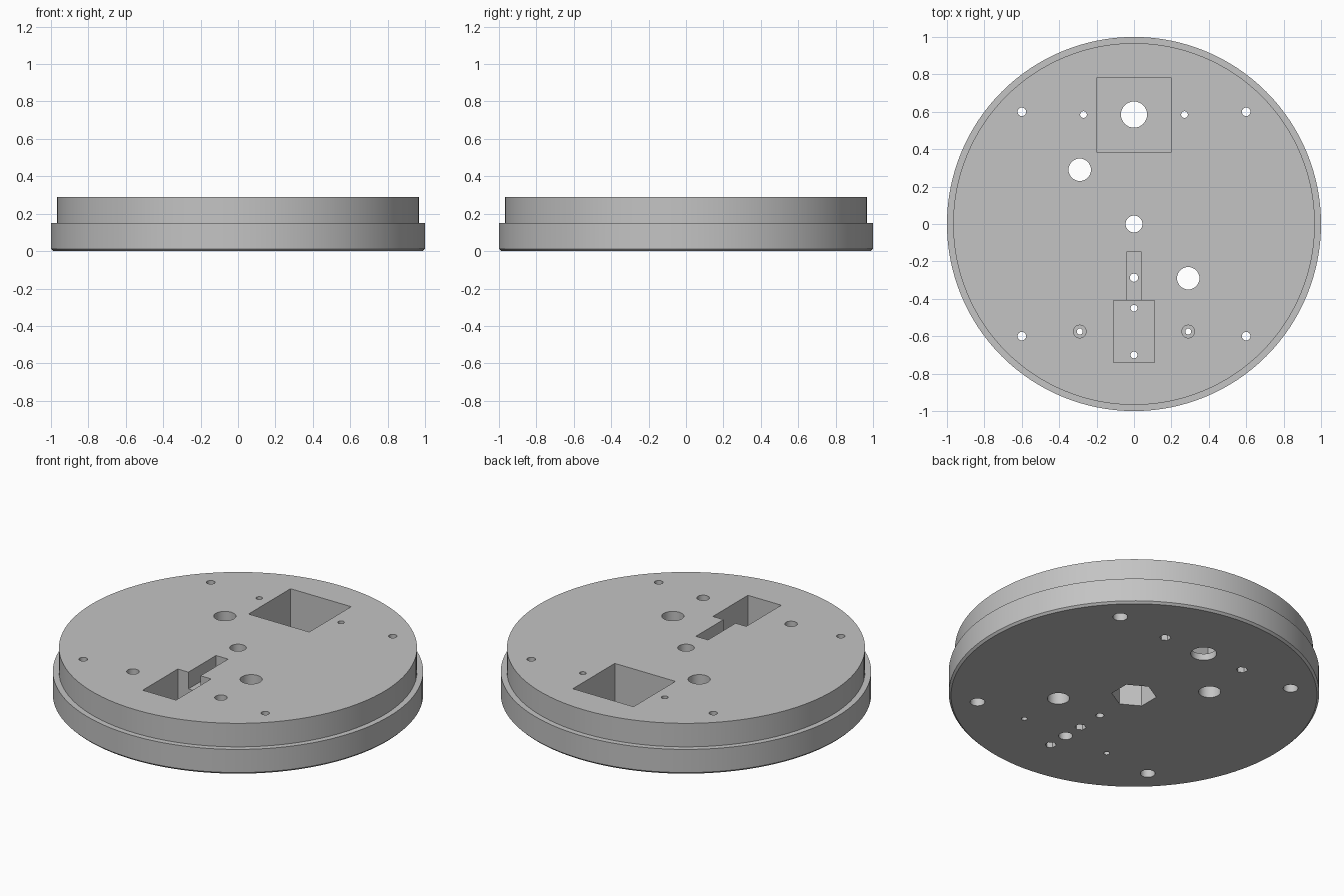
import bpy, bmesh, math

cube = bpy.data.objects.get("Cube")
if cube:
    bpy.data.objects.remove(cube, do_unlink=True)

TOP = 0.29

grey = bpy.data.materials.new("plain grey")
grey.use_nodes = True
colour = (0.55, 0.55, 0.55, 1)
grey.diffuse_color = colour
grey.node_tree.nodes["Principled BSDF"].inputs["Base Color"].default_value = colour


def lathe(name, profile, steps):
    """Closed solid from (radius, height) rings."""
    bm = bmesh.new()
    rings = []
    for r, z in profile:
        rings.append([bm.verts.new((r * math.cos(a), r * math.sin(a), z))
                      for a in (math.tau * i / steps for i in range(steps))])
    for low, high in zip(rings, rings[1:]):
        for i in range(steps):
            j = (i + 1) % steps
            bm.faces.new((low[i], low[j], high[j], high[i]))
    bm.faces.new(rings[0][::-1])
    bm.faces.new(rings[-1])
    mesh = bpy.data.meshes.new(name)
    bm.to_mesh(mesh)
    bm.free()
    obj = bpy.data.objects.new(name, mesh)
    bpy.context.collection.objects.link(obj)
    return obj


# Stepped round base with a small bevel at the foot
base = lathe("round_base", [(0.988, 0), (1, 0.012), (1, 0.15),
                            (0.967, 0.15), (0.967, TOP)], 128)
base.data.materials.append(grey)


def cut(cutter):
    cutter.hide_render = True
    mod = base.modifiers.new("cut", 'BOOLEAN')
    mod.operation = 'DIFFERENCE'
    mod.solver = 'EXACT'
    mod.object = cutter
    bpy.ops.object.select_all(action='DESELECT')
    bpy.context.view_layer.objects.active = base
    base.select_set(True)
    bpy.ops.object.modifier_apply(modifier=mod.name)
    bpy.data.objects.remove(cutter, do_unlink=True)


def hole(x, y, r, low=-0.1, high=TOP + 0.1, steps=32, turn=0):
    c = lathe("hole_cutter", [(r, low), (r, high)], steps)
    c.location = (x, y, 0)
    c.rotation_euler.z = turn
    bpy.context.view_layer.update()
    cut(c)


def pocket(x, y0, y1, floor):
    bm = bmesh.new()
    bmesh.ops.create_cube(bm, size=1)
    for v in bm.verts:
        v.co = (v.co.x * 2 * x, y0 if v.co.y < 0 else y1,
                floor if v.co.z < 0 else TOP + 0.1)
    mesh = bpy.data.meshes.new("pocket_cutter")
    bm.to_mesh(mesh)
    bm.free()
    c = bpy.data.objects.new("pocket_cutter", mesh)
    bpy.context.collection.objects.link(c)
    bpy.context.view_layer.update()
    cut(c)


# Rectangular pockets in the top
pocket(0.2, 0.385, 0.78, 0.04)
pocket(0.11, -0.74, -0.41, 0.08)
pocket(0.04, -0.43, -0.15, 0.19)

# Large through holes
hole(0, 0.585, 0.07)
hole(-0.29, 0.29, 0.06)
hole(0.29, -0.29, 0.06)

# Centre bolt hole with a hexagonal recess below
hole(0, 0, 0.045)
hole(0, 0, 0.122, high=0.15, steps=6, turn=math.pi / 6)

# Corner screw holes, widened below
for sx in (-1, 1):
    for sy in (-1, 1):
        hole(0.6 * sx, 0.6 * sy, 0.023)
        hole(0.6 * sx, 0.6 * sy, 0.04, high=0.15)

# Small screw holes with nut recesses below
for x, y, depth in ((-0.27, 0.585, 0.1), (0.27, 0.585, 0.1),
                    (0, -0.45, 0.04), (0, -0.7, 0.04)):
    hole(x, y, 0.018)
    hole(x, y, 0.031, high=depth, steps=6, turn=math.pi / 6)

# Holes widened from the top
for x in (-0.29, 0.29):
    hole(x, -0.575, 0.016)
    hole(x, -0.575, 0.034, low=0.06)

# Slot hole and blind hole below
hole(0, -0.287, 0.022)
hole(0, -0.575, 0.038, high=0.05)

bpy.ops.object.select_all(action='DESELECT')
bpy.context.view_layer.objects.active = base
base.select_set(True)
bpy.ops.object.shade_smooth_by_angle(angle=math.radians(30))
